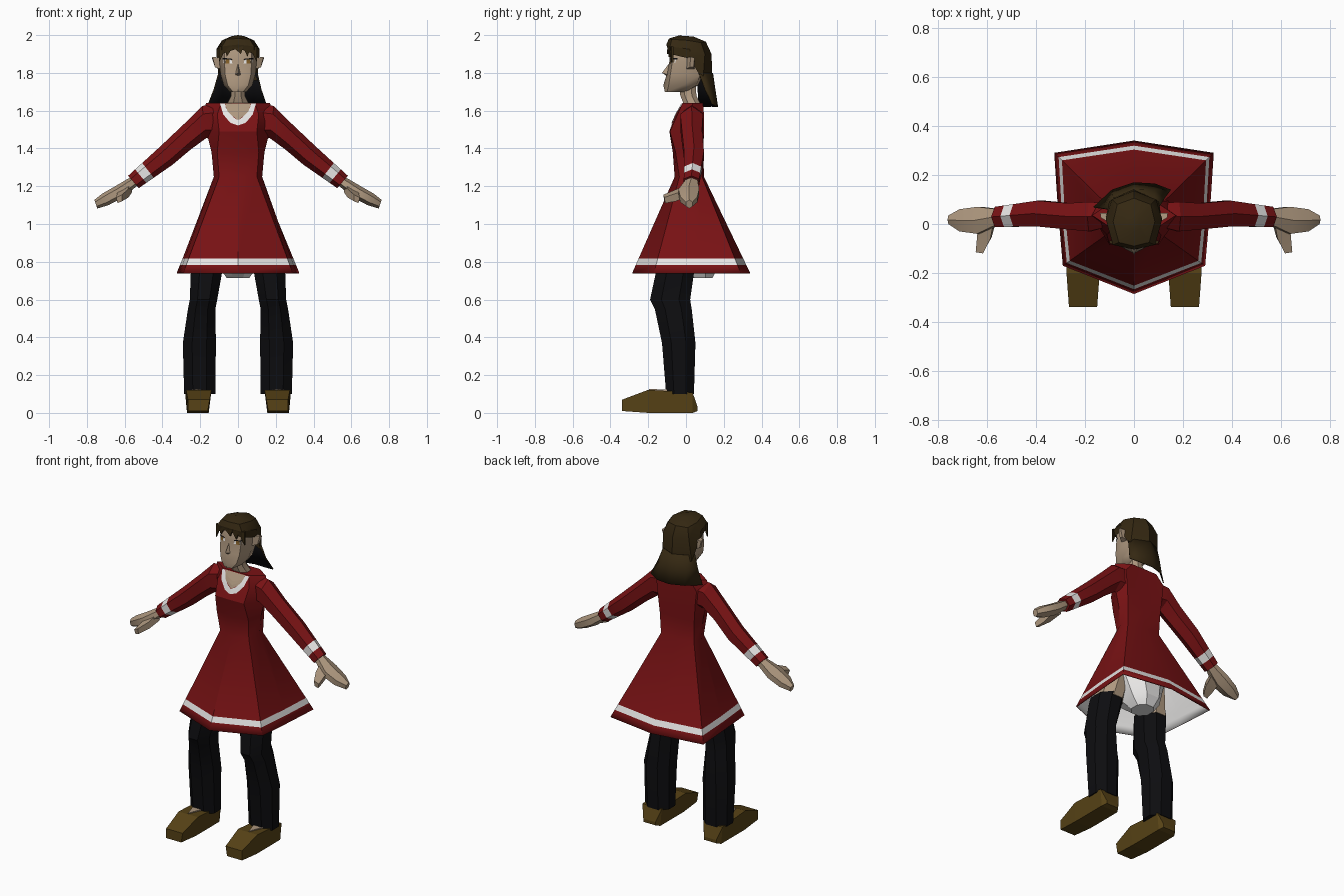
import bpy, bmesh, math
from mathutils import Vector
from mathutils.bvhtree import BVHTree


def mat(name, rgb):
    m = bpy.data.materials.new(name)
    m.diffuse_color = (*rgb, 1)
    return m


RED = mat("red cloth", (0.19, 0.006, 0.007))
WHITE = mat("white trim", (0.8, 0.79, 0.78))
SKIN = mat("skin", (0.42, 0.31, 0.21))
BLACK = mat("black cloth", (0.004, 0.004, 0.005))
HAIR = mat("dark brown hair", (0.035, 0.021, 0.006))
SHOE = mat("brown leather", (0.095, 0.055, 0.008))
IRIS = mat("amber iris", (0.22, 0.11, 0.02))


def finish(name, bm, mats, mirror=False, smooth=30):
    me = bpy.data.meshes.new(name)
    bm.to_mesh(me)
    bm.free()
    ob = bpy.data.objects.new(name, me)
    bpy.context.collection.objects.link(ob)
    for m in mats:
        me.materials.append(m)
    if smooth:
        bpy.ops.object.select_all(action='DESELECT')
        ob.select_set(True)
        bpy.context.view_layer.objects.active = ob
        bpy.ops.object.shade_smooth_by_angle(angle=math.radians(smooth))
    if mirror:
        ob.modifiers.new("mirror", 'MIRROR').use_mirror_merge = False
    return ob


def loft(name, rings, mats, bands=None, caps=(True, True), closed=True, **kw):
    """Skin a list of equal rings; bands gives a material index per strip."""
    bm = bmesh.new()
    vs = [[bm.verts.new(p) for p in r] for r in rings]
    n = len(rings[0])
    for i in range(len(vs) - 1):
        for j in range(n if closed else n - 1):
            k = (j + 1) % n
            f = bm.faces.new((vs[i][j], vs[i][k], vs[i + 1][k], vs[i + 1][j]))
            f.material_index = bands[i] if bands else 0
    if caps[0]:
        bm.faces.new(vs[0])
    if caps[1]:
        bm.faces.new(vs[-1]).material_index = bands[-1] if bands else 0
    bmesh.ops.recalc_face_normals(bm, faces=bm.faces)
    return finish(name, bm, mats, **kw)


def sym(half):
    """Complete a half ring, front centre to back centre."""
    return half + [(-x, y, z) for x, y, z in half[-2:0:-1]]


def body(z, fc, f, s, b, bc):
    return sym([(0, fc, z), (*f, z), (*s, z), (*b, z), (0, bc, z)])


def lerp(a, b, t):
    return [tuple(Vector(p).lerp(Vector(q), t)) for p, q in zip(a, b)]


def octagon(x0, x1, y0, y1, z, c=0.28):
    dx, dy = (x1 - x0) * c, (y1 - y0) * c
    return [(x0 + dx, y0, z), (x1 - dx, y0, z), (x1, y0 + dy, z), (x1, y1 - dy, z),
            (x1 - dx, y1, z), (x0 + dx, y1, z), (x0, y1 - dy, z), (x0, y0 + dy, z)]


def limb(top, bot, yf, yb):
    """Six sided section between an upper and a lower (x, z) point."""
    def at(t, y):
        return (top[0] + (bot[0] - top[0]) * t, y, top[1] + (bot[1] - top[1]) * t)
    m = (yf + yb) / 2
    return [at(0, m), at(.25, yf), at(.75, yf), at(1, m), at(.75, yb), at(.25, yb)]


def decal(name, target, quads, m, off=0.004):
    """Thin patch of (x, z) quads laid on the front of the target."""
    src = bmesh.new()
    src.from_mesh(target.data)
    tree = BVHTree.FromBMesh(src)
    src.free()
    bm = bmesh.new()
    for q in quads:
        bm.faces.new([bm.verts.new((x, -1, z)) for x, z in q])
    bmesh.ops.subdivide_edges(bm, edges=bm.edges, cuts=3, use_grid_fill=True)
    for v in bm.verts:
        hit = tree.ray_cast(v.co, Vector((0, 1, 0)))[0]
        v.co.y = (hit.y if hit else 0) - off
    return finish(name, bm, [m], mirror=True, smooth=0)


# Dress: flared skirt with a hem stripe, fitted bodice, white lining
hem = body(0.74, -0.285, (0.29, -0.17), (0.31, 0.06), (0.325, 0.29), 0.34)
waist = body(1.25, -0.06, (0.10, -0.035), (0.128, 0.03), (0.115, 0.085), 0.095)
dress = loft("dress", [
    hem, lerp(hem, waist, 0.085), lerp(hem, waist, 0.15), waist,
    body(1.38, -0.07, (0.11, -0.055), (0.14, 0.03), (0.12, 0.09), 0.092),
    body(1.49, -0.088, (0.10, -0.085), (0.168, 0.03), (0.13, 0.095), 0.092),
    body(1.58, -0.055, (0.11, -0.045), (0.18, 0.03), (0.14, 0.095), 0.09),
    body(1.64, -0.018, (0.09, -0.018), (0.17, 0.035), (0.09, 0.09), 0.09)],
    [RED, WHITE], bands=[0, 1, 0, 0, 0, 0, 0], caps=(False, True))
lining = dress.modifiers.new("lining", 'SOLIDIFY')
lining.thickness, lining.offset, lining.material_offset = 0.006, -1, 1

# V neck: skin patch and white trim
decal("neck_opening", dress,
      [[(0, 1.55), (0.055, 1.59), (0.068, 1.637), (0, 1.637)]], SKIN, 0.003)
decal("neck_trim", dress,
      [[(0, 1.522), (0.04, 1.535), (0.025, 1.565), (0, 1.55)],
       [(0.04, 1.535), (0.078, 1.58), (0.055, 1.595), (0.025, 1.565)],
       [(0.078, 1.58), (0.095, 1.637), (0.07, 1.637), (0.055, 1.595)]], WHITE, 0.005)

# Sleeves with cuff stripes
elbow = limb((0.412, 1.41), (0.345, 1.315), -0.01, 0.095)
cuff = limb((0.582, 1.255), (0.525, 1.19), -0.012, 0.07)
loft("sleeve", [limb((0.09, 1.64), (0.13, 1.45), -0.01, 0.085),
                limb((0.19, 1.625), (0.168, 1.455), -0.03, 0.09),
                limb((0.28, 1.535), (0.25, 1.395), -0.022, 0.085),
                elbow, lerp(elbow, cuff, 0.56), lerp(elbow, cuff, 0.78), cuff],
     [RED, WHITE], bands=[0, 0, 0, 0, 1, 0], mirror=True)

# Hands and thumbs
loft("hand", [limb((0.565, 1.25), (0.53, 1.205), 0.0, 0.06),
              limb((0.65, 1.20), (0.61, 1.14), -0.04, 0.07),
              limb((0.72, 1.16), (0.685, 1.10), -0.03, 0.06),
              limb((0.76, 1.128), (0.745, 1.082), 0.0, 0.035)], [SKIN], mirror=True)
loft("thumb", [[(0.57, 0.02, 1.215), (0.56, 0.02, 1.17), (0.625, 0.0, 1.14), (0.635, 0.0, 1.18)],
               [(0.585, -0.06, 1.18), (0.58, -0.055, 1.14), (0.63, -0.055, 1.12), (0.64, -0.06, 1.16)],
               [(0.615, -0.12, 1.155), (0.615, -0.115, 1.12), (0.638, -0.11, 1.11), (0.645, -0.115, 1.14)]],
     [SKIN], mirror=True)

# Trousers, thighs and underwear
loft("trouser_leg", [octagon(0.12, 0.285, -0.105, 0.042, 0.10),
                     octagon(0.117, 0.292, -0.127, 0.05, 0.37),
                     octagon(0.12, 0.265, -0.165, 0.03, 0.55),
                     octagon(0.11, 0.255, -0.19, 0.022, 0.60),
                     octagon(0.085, 0.25, -0.16, 0.042, 0.74),
                     octagon(0.08, 0.245, -0.15, 0.05, 0.78)], [BLACK], mirror=True)
loft("thigh", [octagon(0.085, 0.235, -0.14, 0.05, 0.76),
               octagon(0.06, 0.20, -0.11, 0.08, 0.92)], [SKIN], mirror=True)
loft("underwear", [octagon(-0.06, 0.06, 0.01, 0.14, 0.715),
                   octagon(-0.10, 0.10, -0.06, 0.17, 0.77),
                   octagon(-0.15, 0.15, -0.10, 0.16, 0.92),
                   octagon(-0.13, 0.13, -0.07, 0.10, 1.08)], [WHITE])


# Shoes with an instep opening
def sole(y, b0, b1, t0, t1, z0, z1):
    return [(b0, y, z0), (b1, y, z0), (t1, y, z1), (t0, y, z1)]


loft("shoe", [sole(-0.338, 0.16, 0.265, 0.15, 0.265, 0.01, 0.07),
              sole(-0.20, 0.155, 0.27, 0.14, 0.275, 0.0, 0.122),
              sole(0.035, 0.155, 0.27, 0.145, 0.28, 0.0, 0.108),
              sole(0.062, 0.17, 0.255, 0.17, 0.255, 0.01, 0.03)],
     [SHOE], mirror=True, smooth=0)
loft("instep", [[(0.18, -0.10, 0.112), (0.245, -0.10, 0.112), (0.212, -0.195, 0.116)],
                [(0.18, -0.10, 0.124), (0.245, -0.10, 0.124), (0.212, -0.195, 0.126)]],
     [SKIN], mirror=True, smooth=0)

# Neck and head
loft("neck", [octagon(-0.06, 0.06, -0.01, 0.08, 1.63), octagon(-0.036, 0.036, -0.03, 0.055, 1.68),
              octagon(-0.036, 0.036, -0.04, 0.05, 1.75)], [SKIN])
head = loft("head", [
    body(1.70, -0.112, (0.028, -0.10), (0.045, -0.04), (0.03, 0.0), 0.005),
    body(1.735, -0.12, (0.055, -0.092), (0.076, -0.015), (0.06, 0.055), 0.065),
    body(1.79, -0.103, (0.068, -0.083), (0.092, 0.0), (0.07, 0.075), 0.09),
    body(1.86, -0.088, (0.072, -0.072), (0.1, 0.01), (0.08, 0.085), 0.11),
    body(1.93, -0.09, (0.07, -0.07), (0.1, 0.01), (0.08, 0.085), 0.11),
    body(1.97, -0.06, (0.05, -0.05), (0.07, 0.01), (0.055, 0.06), 0.08)], [SKIN], smooth=45)
loft("nose", [[(0, -0.086, 1.855), (0.004, -0.08, 1.85), (-0.004, -0.08, 1.85)],
              [(0, -0.127, 1.80), (0.016, -0.095, 1.79), (-0.016, -0.095, 1.79)],
              [(0, -0.10, 1.782), (0.008, -0.095, 1.782), (-0.008, -0.095, 1.782)]], [SKIN])
loft("ear", [[(0.09, 0.0, 1.88), (0.09, 0.0, 1.82), (0.09, 0.045, 1.82), (0.09, 0.045, 1.88)],
             [(0.135, 0.025, 1.885), (0.122, 0.02, 1.83), (0.122, 0.04, 1.83), (0.138, 0.045, 1.88)]],
     [SKIN], mirror=True)

# Eyes and brows
decal("eye_white", head, [[(0.03, 1.85), (0.078, 1.853), (0.08, 1.872), (0.035, 1.87)]], WHITE, 0.003)
decal("iris", head, [[(0.045, 1.85), (0.066, 1.85), (0.066, 1.872), (0.045, 1.872)]], IRIS, 0.005)
decal("eyelash", head, [[(0.03, 1.869), (0.083, 1.872), (0.083, 1.879), (0.035, 1.876)]], BLACK, 0.005)

# Hair cap, fringe and long back sheet with dark underside
loft("hair_cap", [
    sym([(0, -0.098, 1.93), (0.085, -0.082, 1.90), (0.112, 0.02, 1.875), (0.102, 0.09, 1.76), (0, 0.14, 1.76)]),
    sym([(0, -0.104, 1.95), (0.086, -0.085, 1.94), (0.115, 0.02, 1.925), (0.09, 0.10, 1.90), (0, 0.135, 1.90)]),
    sym([(0, -0.09, 1.982), (0.062, -0.075, 1.978), (0.085, 0.01, 1.972), (0.068, 0.08, 1.96), (0, 0.105, 1.965)]),
    sym([(0, -0.03, 2.0), (0.025, -0.02, 1.996), (0.03, 0.0, 1.996), (0.02, 0.03, 1.992), (0, 0.04, 1.992)])],
    [HAIR], caps=(False, True))
for i, (x0, x1, tip, z) in enumerate([(-0.1, -0.06, -0.1, 1.855), (-0.07, -0.025, -0.06, 1.885),
                                      (-0.03, 0.03, 0.015, 1.90), (0.025, 0.07, 0.05, 1.885),
                                      (0.06, 0.1, 0.1, 1.855)]):
    y0, y1, yt = (-0.106 + abs(x) * 0.28 for x in (x0, x1, tip))
    loft(f"fringe_{i + 1}", [[(x0, y0, 1.94), (x1, y1, 1.94), (tip, yt, z)],
                             [(x0, y0 + .012, 1.94), (x1, y1 + .012, 1.94), (tip, yt + .012, z)]],
         [HAIR], smooth=0)
sheet = loft("hair_back", [
    [(-0.104, 0.06, 1.80), (-0.085, 0.105, 1.80), (0, 0.143, 1.80), (0.085, 0.105, 1.80), (0.104, 0.07, 1.80)],
    [(-0.13, 0.065, 1.71), (-0.088, 0.125, 1.71), (0, 0.156, 1.71), (0.085, 0.14, 1.71), (0.125, 0.105, 1.71)],
    [(-0.165, 0.07, 1.62), (-0.09, 0.14, 1.622), (0, 0.17, 1.62), (0.085, 0.165, 1.622), (0.15, 0.14, 1.638)]],
    [HAIR, BLACK], caps=(False, False), closed=False)
under = sheet.modifiers.new("underside", 'SOLIDIFY')
under.thickness, under.offset, under.material_offset = 0.006, -1, 1
